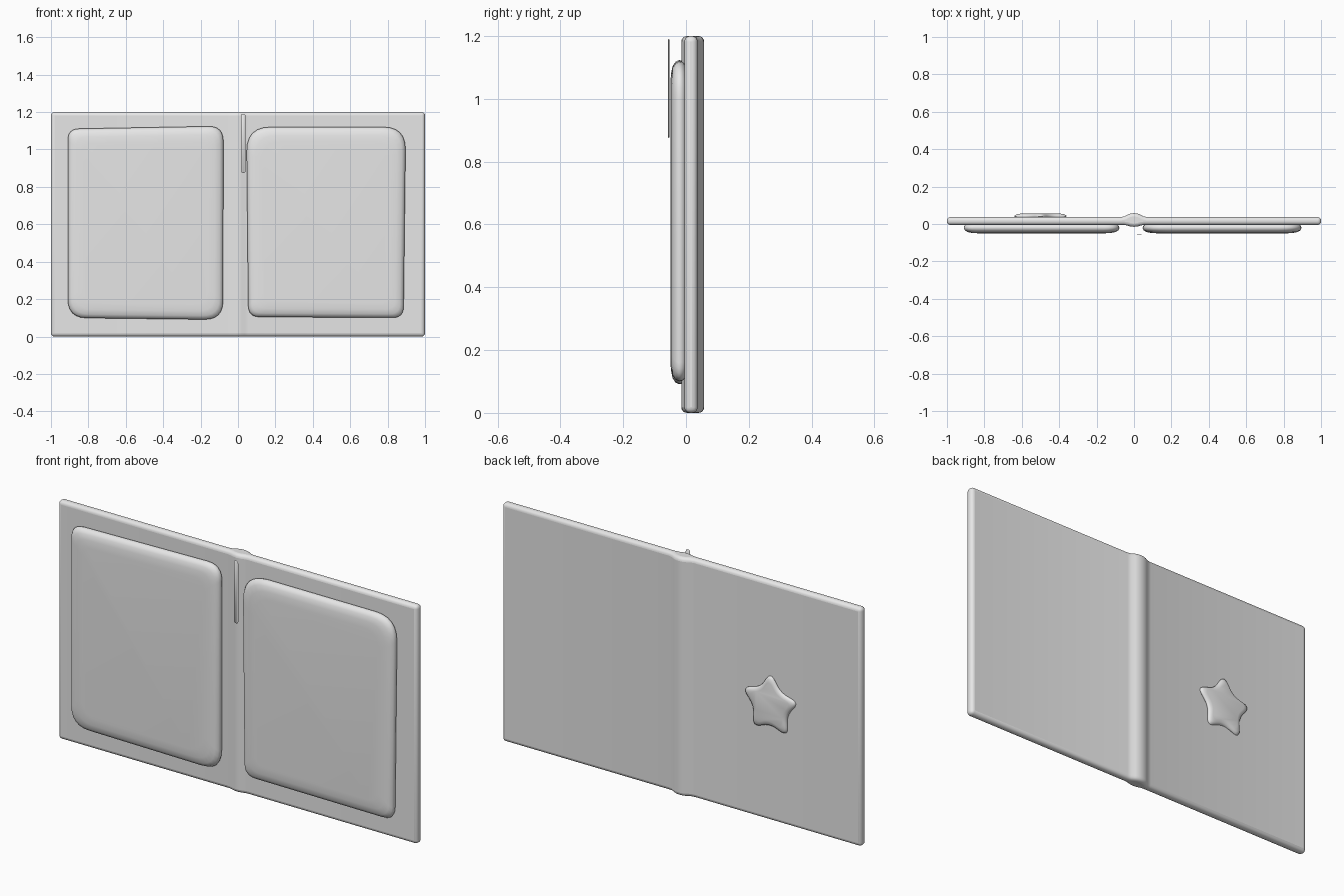
import bpy, bmesh, math
from mathutils import Vector

cube = bpy.data.objects.get("Cube")
if cube:
    bpy.data.objects.remove(cube, do_unlink=True)

# One plain colour for everything
grey = bpy.data.materials.new("light_grey")
grey.use_nodes = True
COLOUR = (0.8, 0.8, 0.8, 1)
grey.diffuse_color = COLOUR
grey.node_tree.nodes["Principled BSDF"].inputs["Base Color"].default_value = COLOUR


def finish(name, bm, bevel=0, angle=40):
    bmesh.ops.recalc_face_normals(bm, faces=bm.faces)
    mesh = bpy.data.meshes.new(name)
    bm.to_mesh(mesh)
    bm.free()
    mesh.materials.append(grey)
    obj = bpy.data.objects.new(name, mesh)
    bpy.context.collection.objects.link(obj)
    if bevel:
        mod = obj.modifiers.new("rounded_edges", "BEVEL")
        mod.width, mod.segments = bevel, 4
        mod.limit_method, mod.angle_limit = "ANGLE", math.radians(60)
        mod.use_clamp_overlap = False
    bpy.ops.object.select_all(action="DESELECT")
    obj.select_set(True)
    bpy.context.view_layer.objects.active = obj
    bpy.ops.object.shade_smooth_by_angle(angle=math.radians(angle))
    return obj


def rounded(corners, radii, steps=6):
    """Closed (x, z) outline with each corner replaced by a curve."""
    pts, n = [], len(corners)
    for i, r in enumerate(radii):
        c = Vector(corners[i])
        a = c + (Vector(corners[i - 1]) - c).normalized() * r
        b = c + (Vector(corners[(i + 1) % n]) - c).normalized() * r
        for k in range(steps + 1):
            t = k / steps
            pts.append(a * (1 - t) ** 2 + c * 2 * t * (1 - t) + b * t * t)
    return pts


def pillow(name, outline, rings):
    """Stack inset copies of an outline along y; rings are (inset, y)."""
    bm = bmesh.new()
    xs, zs = [p[0] for p in outline], [p[1] for p in outline]
    cx, cz = (min(xs) + max(xs)) / 2, (min(zs) + max(zs)) / 2
    hx, hz = max(xs) - cx, max(zs) - cz
    loops = [[bm.verts.new((cx + (x - cx) * (1 - d / hx), y,
                            cz + (z - cz) * (1 - d / hz)))
              for x, z in outline] for d, y in rings]
    n = len(outline)
    for low, high in zip(loops, loops[1:]):
        for i in range(n):
            j = (i + 1) % n
            bm.faces.new((low[i], low[j], high[j], high[i]))
    bm.faces.new(loops[0])
    bm.faces.new(loops[-1])
    return finish(name, bm, angle=60)


# Cover boards and spine: one mirrored profile, extruded upwards
back = [(1, .037), (.07, .037), (.05, .041), (.035, .05), (.018, .056), (0, .058)]
front = [(0, -.015), (.02, -.013), (.035, -.008), (.055, -.005), (1, -.005)]
right_half = back + front
left_half = [(-x, y) for x, y in reversed(right_half) if x > 0]
half_front = [(-x, y) for x, y in reversed(front) if x > 0]
half_back = [(-x, y) for x, y in back if x > 0]
profile = back + [(-x, y) for x, y in reversed(back[:-1])]
profile += half_front + front
bm = bmesh.new()
base = bm.faces.new([bm.verts.new((x, y, 0)) for x, y in profile])
top = bmesh.ops.extrude_face_region(bm, geom=[base])["geom"]
bmesh.ops.translate(bm, vec=(0, 0, 1.2),
                    verts=[v for v in top if isinstance(v, bmesh.types.BMVert)])
finish("cover", bm, bevel=.018)

# Puffy page blocks
page_rings = [(.012, 0), (.002, -.012), (0, -.022), (.006, -.034),
              (.02, -.043), (.045, -.048), (.08, -.05)]
pillow("right_pages", rounded([(-.91, .1), (-.08, .09), (-.078, 1.125), (-.91, 1.11)],
                              [.1, .1, .08, .06]), page_rings)
pillow("left_pages", rounded([(.055, .105), (.885, .1), (.897, 1.12), (.045, 1.12)],
                             [.06, .06, .12, .13]), page_rings)

# Thin bookmark ribbon
pillow("bookmark", rounded([(.015, .875), (.04, .875), (.04, 1.19), (.015, 1.19)],
                           [.012] * 4),
       [(.002, -.053), (0, -.055), (.002, -.057)])

# Soft star on the back of the cover
tips = []
for i in range(10):
    r = .095 if i % 2 else .165
    a = math.pi / 2 + i * math.pi / 5
    tips.append((-.5 + r * math.cos(a), .585 + r * math.sin(a)))
pillow("star", rounded(tips, [.045, .04] * 5),
       [(.008, .034), (0, .04), (.002, .046), (.012, .052), (.03, .055)])
